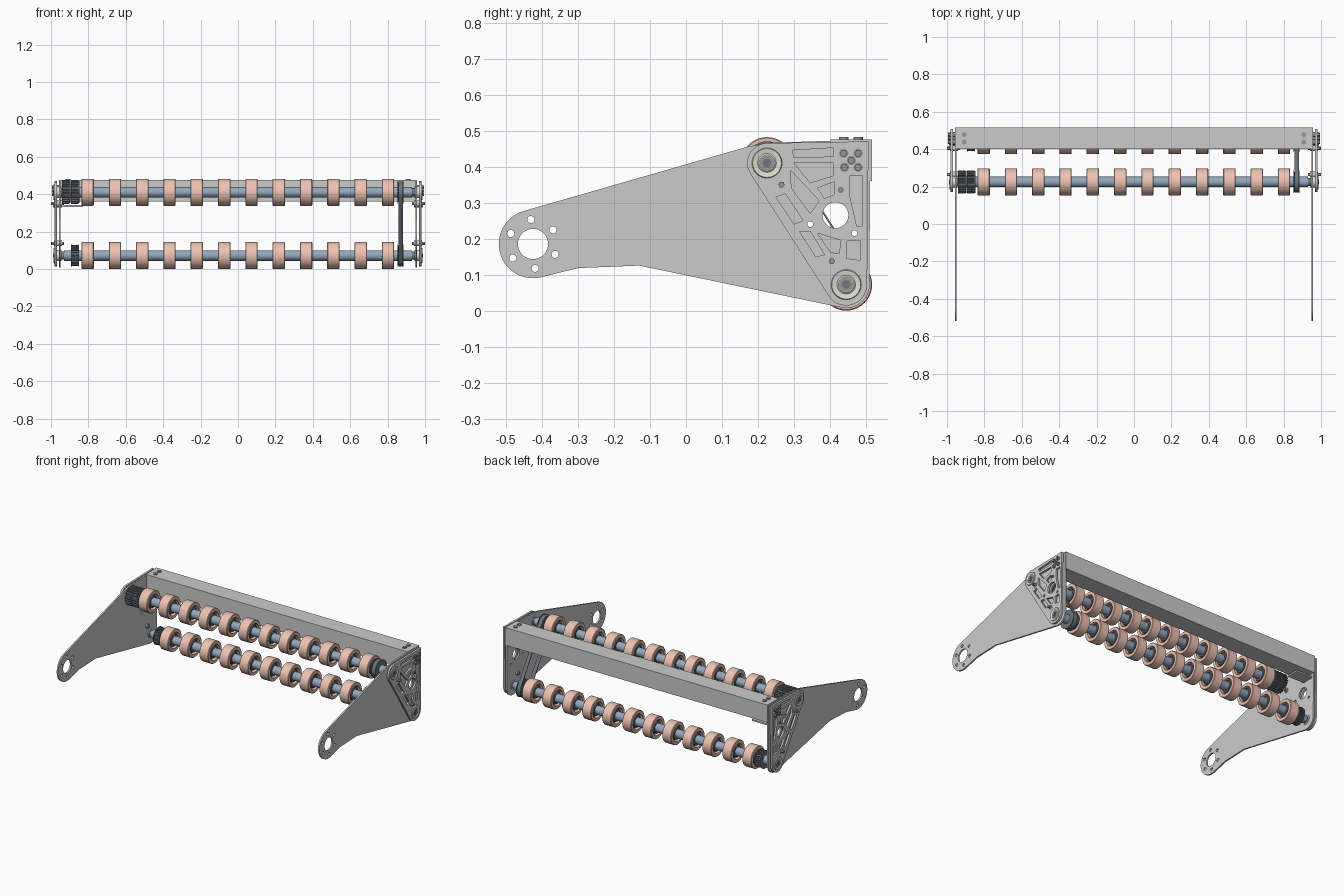
import bpy, bmesh
from math import sin, cos, pi, radians
from mathutils import Matrix

if "Cube" in bpy.data.objects:
    bpy.data.objects.remove(bpy.data.objects["Cube"])

UP, LOW = (0.225, 0.41), (0.445, 0.072)      # roller axes (y, z)
HUB, WINDOW = (-0.425, 0.185), (0.415, 0.265)
YZ = Matrix(((0, 0, 1, 0), (1, 0, 0, 0), (0, 1, 0, 0), (0, 0, 0, 1)))


def mat(name, rgb):
    m = bpy.data.materials.new(name)
    m.diffuse_color = (*rgb, 1)
    m.use_nodes = True
    m.node_tree.nodes["Principled BSDF"].inputs["Base Color"].default_value = m.diffuse_color
    return m


SALMON = mat("roller_rubber", (0.85, 0.55, 0.45))
BLUE = mat("shaft_blue", (0.30, 0.39, 0.51))
DARK = mat("dark_steel", (0.16, 0.18, 0.21))
BOLT = mat("bolt_steel", (0.30, 0.31, 0.33))
CREAM = mat("bearing_cream", (0.74, 0.73, 0.66))


def link(name, mesh, material=None, mirror=False):
    ob = bpy.data.objects.new(name, mesh)
    bpy.context.collection.objects.link(ob)
    if material and not mesh.materials:
        mesh.materials.append(material)
    if mirror:
        ob.modifiers.new("both_sides", 'MIRROR')
    return ob


def arc(c, r, a0, a1, n=20):
    return [(c[0] + r * cos(radians(a0 + (a1 - a0) * i / n)),
             c[1] + r * sin(radians(a0 + (a1 - a0) * i / n))) for i in range(n + 1)]


def circle(c, r, n=24):
    return arc(c, r, 0, 360 * (n - 1) / n, n - 1)


def plate(name, x0, x1, loops, material=None, mirror=False):
    """Flat yz outline (first loop) with holes (other loops), thick along x."""
    cu = bpy.data.curves.new(name, 'CURVE')
    cu.dimensions, cu.fill_mode, cu.extrude = '2D', 'BOTH', (x1 - x0) / 2
    for pts in loops:
        s = cu.splines.new('POLY')
        s.points.add(len(pts) - 1)
        for p, (a, b) in zip(s.points, pts):
            p.co = (a, b, 0, 1)
        s.use_cyclic_u = True
    tmp = bpy.data.objects.new(name + "_tmp", cu)
    bpy.context.collection.objects.link(tmp)
    dg = bpy.context.evaluated_depsgraph_get()
    mesh = bpy.data.meshes.new_from_object(tmp.evaluated_get(dg))
    bpy.data.objects.remove(tmp)
    mesh.transform(Matrix.Translation(((x0 + x1) / 2, 0, 0)) @ YZ)
    bm = bmesh.new()
    bm.from_mesh(mesh)
    bmesh.ops.remove_doubles(bm, verts=bm.verts, dist=1e-5)
    bmesh.ops.recalc_face_normals(bm, faces=bm.faces)
    bm.to_mesh(mesh)
    bm.free()
    return link(name, mesh, material, mirror)


def lathe_mesh(name, profile, n=32):
    """Closed (x, radius) profile turned around the x axis."""
    bm = bmesh.new()
    rings = [[bm.verts.new((x, r * cos(2 * pi * i / n), r * sin(2 * pi * i / n)))
              for x, r in profile] for i in range(n)]
    k = len(profile)
    for i in range(n):
        a, b = rings[i], rings[(i + 1) % n]
        for j in range(k):
            bm.faces.new((a[j], a[(j + 1) % k], b[(j + 1) % k], b[j]))
    bmesh.ops.recalc_face_normals(bm, faces=bm.faces)
    mesh = bpy.data.meshes.new(name)
    bm.to_mesh(mesh)
    bm.free()
    return mesh


def rod(name, p0, p1, r, n=24, material=None, mirror=False, axis='X'):
    """Capped cylinder starting at p0, reaching coordinate p1 along its axis."""
    k = 'XYZ'.index(axis)
    length = p1 - p0[k]
    bm = bmesh.new()
    bmesh.ops.create_cone(bm, cap_ends=True, segments=n, radius1=r, radius2=r, depth=length)
    mid = list(p0)
    mid[k] += length / 2
    rot = Matrix.Rotation(pi / 2, 4, 'Y') if axis == 'X' else Matrix()
    bmesh.ops.transform(bm, verts=bm.verts, matrix=Matrix.Translation(mid) @ rot)
    mesh = bpy.data.meshes.new(name)
    bm.to_mesh(mesh)
    bm.free()
    return link(name, mesh, material, mirror)


def pulley(name, x0, x1, c, r, teeth=24):
    pts = []
    for i in range(teeth):
        for f, rr in ((0, r - 0.007), (0.35, r - 0.007), (0.5, r), (0.85, r)):
            a = 2 * pi * (i + f) / teeth
            pts.append((c[0] + rr * cos(a), c[1] + rr * sin(a)))
    plate(name, x0, x1, [pts, circle(c, 0.025)], DARK)


# Long side arms with mounting hub holes
arm = arc(HUB, 0.095, 105.8, 284, 28) + [(-0.30, 0.118), (-0.13, 0.125)]
arm += arc(LOW, 0.065, 258.6, 360) + [(0.511, 0.475), (0.225, 0.466), (0.17, 0.455)]
arm_holes = [circle(HUB, 0.042, 32), circle(WINDOW, 0.036)]
arm_holes += [circle(p, 0.010, 14) for p in arc(HUB, 0.068, 35, 335, 5)]
arm_holes += [circle(p, 0.008, 12) for p in ((0.345, 0.24), (0.468, 0.215))]
plate("side_arm", 0.948, 0.958, [arm] + arm_holes, mirror=True)

# Pocketed triangular outer plates
truss = arc(UP, 0.055, 92, 213) + arc(LOW, 0.058, 213, 360)
truss += [(0.507, 0.470), (0.40, 0.468)]
pockets = [
    [(0.295, 0.445), (0.41, 0.452), (0.41, 0.428), (0.30, 0.425)],
    [(0.30, 0.41), (0.41, 0.41), (0.41, 0.375), (0.345, 0.355)],
    [(0.29, 0.39), (0.37, 0.305), (0.345, 0.27), (0.293, 0.34)],
    [(0.25, 0.315), (0.275, 0.325), (0.325, 0.25), (0.30, 0.24)],
    [(0.315, 0.22), (0.345, 0.22), (0.385, 0.155), (0.36, 0.15)],
    [(0.365, 0.215), (0.43, 0.195), (0.425, 0.158), (0.402, 0.162)],
    [(0.448, 0.195), (0.485, 0.195), (0.485, 0.14), (0.445, 0.145)],
    [(0.474, 0.235), (0.49, 0.235), (0.49, 0.375), (0.455, 0.375), (0.455, 0.32)],
    [(0.365, 0.34), (0.385, 0.312), (0.412, 0.322), (0.412, 0.358)]]
plate("outer_truss_plate", 0.968, 0.981, [truss] + pockets + arm_holes[-2:] + [arm_holes[1]],
      mirror=True)

# Square tube cross beam at the back, and small bracket below its left end
plate("cross_beam", -0.956, 0.956,
      [[(0.402, 0.36), (0.517, 0.36), (0.517, 0.4755), (0.402, 0.4755)],
       [(0.410, 0.368), (0.509, 0.368), (0.509, 0.4675), (0.410, 0.4675)]])
plate("beam_bracket", -0.948, -0.83,
      [[(0.42, 0.332), (0.50, 0.332), (0.50, 0.342), (0.42, 0.342)]])

# Bolts through the side plates and on top of the beam
for y, z in ((0.265, 0.35), (0.405, 0.137)):
    rod("standoff", (0.940, y, z), 0.985, 0.015, 20, None, True)
    rod("standoff_bolt", (0.93, y, z), 1.0, 0.009, 6, BOLT, True)
rod("small_bolt", (0.942, 0.43, 0.335), 0.990, 0.008, 6, BOLT, True)
for y, z in ((0.438, 0.437), (0.478, 0.437), (0.440, 0.398), (0.478, 0.398), (0.459, 0.417)):
    rod("beam_bolt_washer", (0.945, y, z), 0.985, 0.013, 16, BOLT, True)
    rod("beam_bolt_head", (0.985, y, z), 0.994, 0.010, 6, BOLT, True)
for y in (0.438, 0.478):
    rod("beam_top_bolt", (0.908, y, 0.465), 0.482, 0.013, 12, BOLT, True, 'Z')

# Shafts, bearings, rollers
tyre = lathe_mesh("roller_tyre", [(-0.033, 0.050), (-0.033, 0.069), (-0.030, 0.072),
                                  (0.030, 0.072), (0.033, 0.069), (0.033, 0.050)], 40)
wheel = lathe_mesh("roller_hub", [(-0.030, 0.026), (-0.030, 0.037), (-0.010, 0.039),
                                  (-0.010, 0.051), (0.010, 0.051), (0.010, 0.039),
                                  (0.030, 0.037), (0.030, 0.026)])
bearing = [lathe_mesh("bearing", [(0.944, 0.012), (0.944, 0.030), (0.981, 0.030), (0.981, 0.042),
                                  (0.986, 0.040), (0.983, 0.026), (0.986, 0.022), (0.986, 0.012)])]
for row, c in (("upper", UP), ("lower", LOW)):
    rod(row + "_shaft", (-0.93, *c), 0.93, 0.028, 32, BLUE)
    rod(row + "_shaft_collar", (0.915, *c), 0.946, 0.022, 20, DARK, True)
    rod(row + "_shaft_end", (0.93, *c), 0.990, 0.013, 6, DARK, True)
    rod(row + "_shaft_end_washer", (0.981, *c), 0.987, 0.020, 20, BOLT, True)
    b = link(row + "_bearing", bearing[0], CREAM, True)
    b.modifiers[0].use_mirror_merge = False
    b.location = (0, *c)
    for i in range(12):
        for part, mesh, m in (("tyre", tyre, SALMON), ("hub", wheel, DARK)):
            link(f"{row}_roller_{part}", mesh, m).location = (-0.804 + 0.146 * i, *c)

# Toothed pulleys on the left
for x in (-0.94, -0.892):
    pulley("upper_drive_pulley", x, x + 0.038, UP, 0.062)
pulley("lower_drive_pulley", -0.888, -0.853, LOW, 0.055)
for c, x in ((UP, -0.900), (UP, -0.852), (LOW, -0.892), (LOW, -0.853)):
    plate("pulley_flange", x, x + 0.004, [circle(c, 0.058), circle(c, 0.026)], DARK)

# Belt and pulleys on the right
for row, c in (("upper", UP), ("lower", LOW)):
    pulley(row + "_belt_pulley", 0.856, 0.882, c, 0.053, 22)
    for x in (0.850, 0.884):
        plate(row + "_belt_flange", x, x + 0.004, [circle(c, 0.060, 32), circle(c, 0.026)], DARK)
plate("drive_belt", 0.857, 0.881, [arc(UP, r, 33, 213) + arc(LOW, r, 213, 393)
                                   for r in (0.058, 0.053)], DARK)

# Smooth round surfaces, keep edges sharp
bpy.ops.object.select_all(action='DESELECT')
for ob in bpy.context.collection.objects:
    ob.select_set(True)
    bpy.context.view_layer.objects.active = ob
bpy.ops.object.shade_smooth_by_angle(angle=radians(25))
